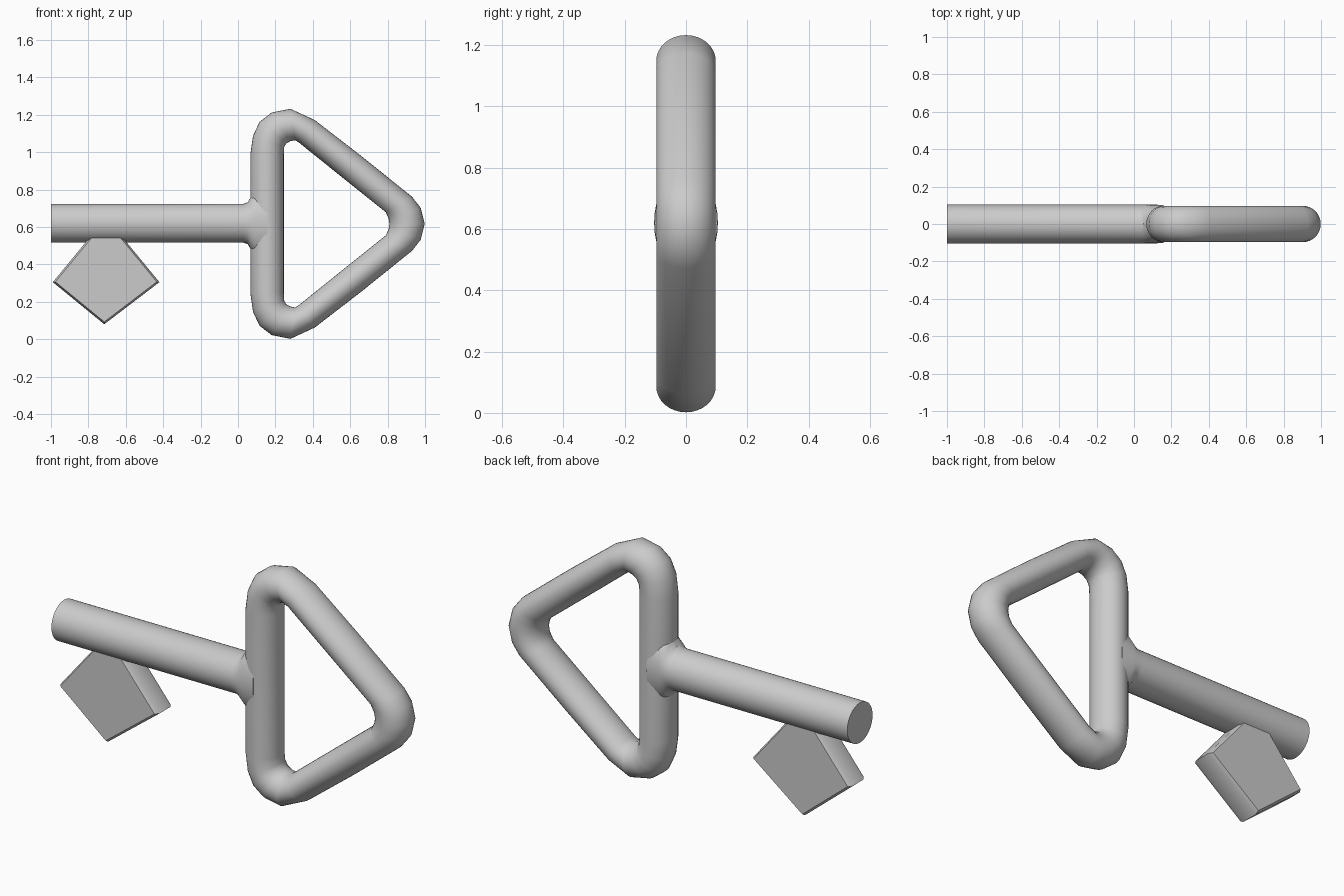
import bpy, bmesh
from math import cos, sin, tau, radians
from mathutils import Vector

if "Cube" in bpy.data.objects:
    bpy.data.objects.remove(bpy.data.objects["Cube"])

MID = 0.617  # height of the key's axis


def loft(name, rings, closed=False, angle=40):
    """Skin a list of equal-length point rings."""
    bm = bmesh.new()
    vs = [[bm.verts.new(p) for p in r] for r in rings]
    n, m = len(vs), len(vs[0])
    for i in range(n if closed else n - 1):
        a, b = vs[i], vs[(i + 1) % n]
        for j in range(m):
            k = (j + 1) % m
            bm.faces.new((a[j], a[k], b[k], b[j]))
    if not closed:
        bm.faces.new(vs[0][::-1])
        bm.faces.new(vs[-1])
    bmesh.ops.recalc_face_normals(bm, faces=bm.faces)
    me = bpy.data.meshes.new(name)
    bm.to_mesh(me)
    bm.free()
    ob = bpy.data.objects.new(name, me)
    bpy.context.collection.objects.link(ob)
    bpy.ops.object.select_all(action='DESELECT')
    ob.select_set(True)
    bpy.context.view_layer.objects.active = ob
    bpy.ops.object.shade_smooth_by_angle(angle=radians(angle))
    return ob


def ellipse(centre, u, v, n=32):
    return [centre + u * cos(tau * i / n) + v * sin(tau * i / n) for i in range(n)]


# Shaft, flaring upward and downward where it meets the handle
shaft = [(-1, .104, .104), (0.03, .104, .104), (0.052, .104, .112),
         (0.068, .104, .14), (0.09, .104, .17), (0.157, .102, .19)]
loft("key_shaft", [ellipse(Vector((x, 0, MID + .003)), Vector((0, ry, 0)), Vector((0, 0, rz)))
                   for x, ry, rz in shaft])

# Triangular handle: outer and inner outline points, upper half mirrored about the axis
half = [(.066, .37, .245, .37), (.08, .47, .247, .41), (.115, .545, .258, .43),
        (.18, .595, .28, .442), (.28, .615, .305, .447), (.41, .555, .325, .435),
        (.66, .362, .555, .25), (.93, .145, .79, .062), (.977, .085, .805, .03)]
outline = half + [(.998, 0, .81, 0)] + [(a, -b, c, -d) for a, b, c, d in reversed(half)]
rings = []
for ox, oz, ix, iz in outline:
    o, i = Vector((ox, 0, oz + MID)), Vector((ix, 0, iz + MID))
    rings.append(ellipse((o + i) / 2, (o - i) / 2, Vector((0, .097, 0))))
loft("key_handle", rings, closed=True, angle=60)

# Pentagonal bit with chamfered rim, sunk into the shaft
pentagon = [(-.78, .56), (-.99, .305), (-.715, .08), (-.42, .305), (-.63, .56)]
cx, cz = -.71, .34


def slab(y, s):
    return [Vector((cx + (x - cx) * s, y, cz + (z - cz) * s)) for x, z in pentagon]


loft("key_bit", [slab(-.066, .95), slab(-.045, 1), slab(.045, 1), slab(.066, .95)], angle=30)
